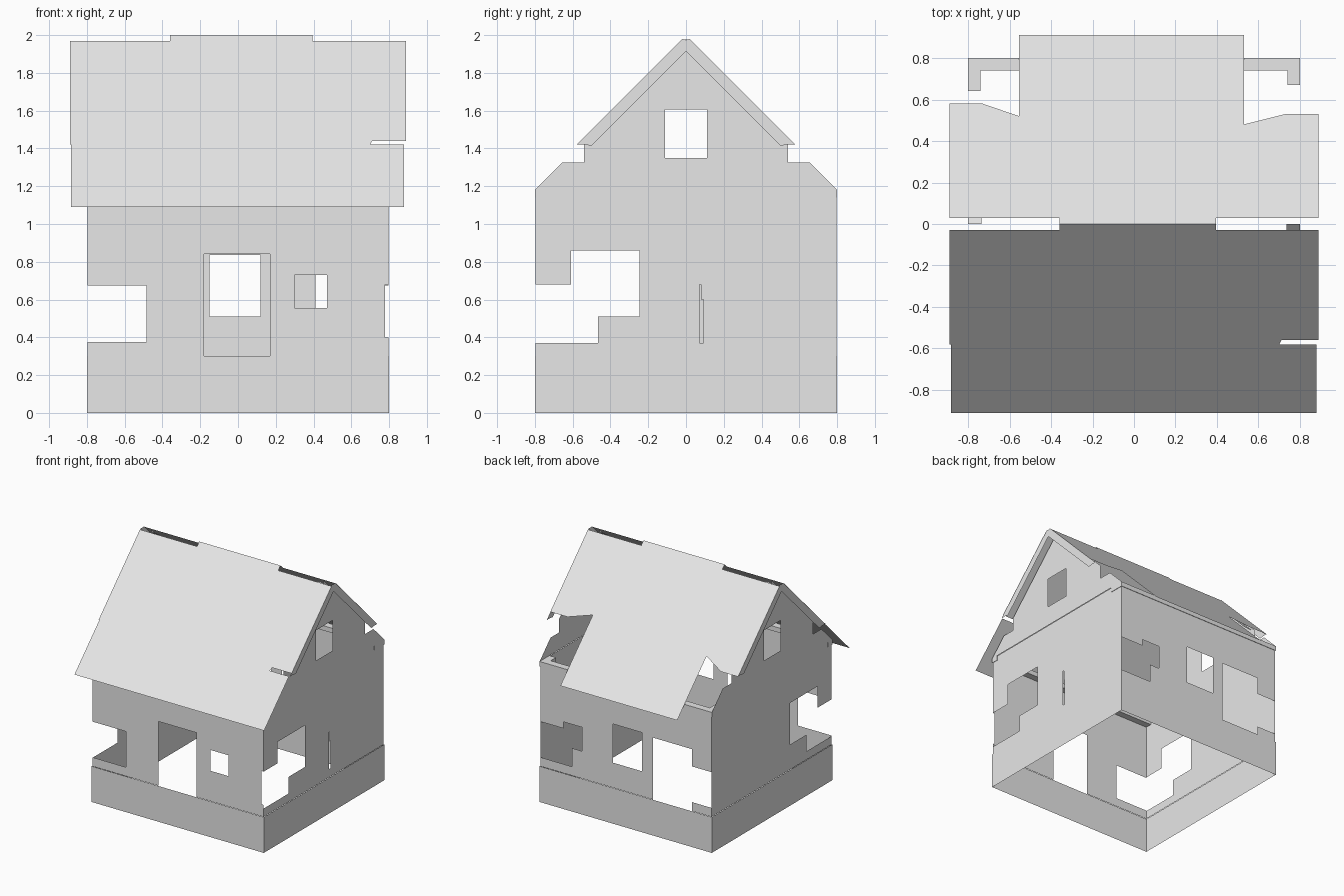
import bpy
import bmesh
from mathutils import Vector

cube = bpy.data.objects.get("Cube")
if cube:
    bpy.data.objects.remove(cube, do_unlink=True)

plaster = bpy.data.materials.new("light grey")
plaster.use_nodes = True
GREY = (0.8, 0.8, 0.8, 1)
plaster.diffuse_color = GREY
plaster.node_tree.nodes["Principled BSDF"].inputs["Base Color"].default_value = GREY


def make(name, polygons, outward):
    """Mesh from flat polygons, each turned to face along outward."""
    bm = bmesh.new()
    for poly in polygons:
        face = bm.faces.new([bm.verts.new(p) for p in poly])
        face.normal_update()
        if face.normal.dot(Vector(outward)) < 0:
            face.normal_flip()
    bmesh.ops.remove_doubles(bm, verts=bm.verts, dist=0.0005)
    mesh = bpy.data.meshes.new(name)
    bm.to_mesh(mesh)
    bm.free()
    mesh.materials.append(plaster)
    obj = bpy.data.objects.new(name, mesh)
    bpy.context.collection.objects.link(obj)
    return obj


def pierced(area, holes):
    """Split a rectangle (u0, u1, v0, v1) into cells, leaving the holes open."""
    rects = [area] + holes
    us = sorted({u for r in rects for u in r[:2]})
    vs = sorted({v for r in rects for v in r[2:]})
    cells = []
    for a, b in zip(us, us[1:]):
        for c, d in zip(vs, vs[1:]):
            u, v = (a + b) / 2, (c + d) / 2
            if not any(h[0] < u < h[1] and h[2] < v < h[3] for h in holes):
                cells.append([(a, c), (b, c), (b, d), (a, d)])
    return cells


def box(name, lo, hi):
    bm = bmesh.new()
    bmesh.ops.create_cube(bm, size=1)
    for v in bm.verts:
        v.co = [lo[i] if v.co[i] < 0 else hi[i] for i in range(3)]
    mesh = bpy.data.meshes.new(name)
    bm.to_mesh(mesh)
    bm.free()
    mesh.materials.append(plaster)
    bpy.context.collection.objects.link(bpy.data.objects.new(name, mesh))


H = 0.8        # half width of the house
W = 0.796      # half width of the walls above the plinth
PLINTH, TOP = 0.3, 1.18
area = (-W, W, PLINTH, TOP)

# Plinth: open square band
for s, side in ((-1, "front"), (1, "back")):
    make("plinth_" + side, [[(-H, s * H, 0), (H, s * H, 0), (H, s * H, PLINTH), (-H, s * H, PLINTH)]], (0, s, 0))
for s, side in ((-1, "right"), (1, "left")):
    make("plinth_" + side, [[(s * H, -H, 0), (s * H, H, 0), (s * H, H, PLINTH), (s * H, -H, PLINTH)]], (s, 0, 0))

# Front wall: doorway, small window and broken corners
front_holes = [(-0.18, 0.17, PLINTH, 0.84), (0.3, 0.47, 0.555, 0.73),
               (-W, -0.485, 0.375, 0.675), (0.778, W, 0.4, 0.68)]
make("front_wall", [[(u, -W, v) for u, v in c] for c in pierced(area, front_holes)], (0, -1, 0))

# Back wall: middle window, doorway and broken corners
back_holes = [(-0.15, 0.12, 0.51, 0.835), (-0.615, -0.25, PLINTH, 0.82),
              (-W, -0.615, 0.375, 0.675), (0.41, 0.58, 0.53, 0.73), (0.5, W, 0.375, 0.675)]
make("back_wall", [[(u, W, v) for u, v in c] for c in pierced(area, back_holes)], (0, 1, 0))

# Side walls: window joined to the broken front corner, crack on the left
side_holes = [(-0.61, -0.245, 0.51, 0.86), (-W, -0.465, 0.37, 0.68)]
crack = [(0.072, 0.092, 0.37, 0.6), (0.072, 0.08, 0.6, 0.68)]
for s, side, extra in ((-1, "right", []), (1, "left", crack)):
    cells = pierced(area, side_holes + extra)
    make(side + "_wall", [[(s * W, u, v) for u, v in c] for c in cells], (s, 0, 0))

# Gable halves with a square window and broken shoulders
half_gable = [(0, 1.98), (0.54, 1.44), (0.54, 1.325), (0.655, 1.325), (H, TOP),
              (0, TOP), (0, 1.35), (0.11, 1.35), (0.11, 1.605), (0, 1.605)]
for s, side in ((-1, "right"), (1, "left")):
    make(side + "_gable", [[(s * H, m * y, z) for y, z in half_gable] for m in (-1, 1)], (s, 0, 0))
    # Barge boards under the roof ends
    board = [(0.0, 1.975), (0.0, 1.915), (0.5, 1.415), (0.54, 1.42), (0.58, 1.42), (0.02, 1.98)]
    make(side + "_barge_boards", [[(s * 0.888, m * y, z) for y, z in board] for m in (-1, 1)], (s, 0, 0))
    # Rafter strip inside the gable
    make(side + "_rafter", [[(s * x, -s * y, 1.96 - y) for x, y in
                             ((0.735, 0), (H, 0), (H, 0.5), (0.735, 0.5))]], (0, -s, 1))

# Wall plate: ledge round the top of the walls, broken near the back
IN, LOW = 0.74, 1.14
box("front_plate", (-H, -H, LOW), (H, -IN, TOP))
box("back_plate", (-H, IN, LOW), (H, H, TOP))
box("right_plate_stub", (-H, 0.64, LOW), (-IN, IN, TOP))
box("left_plate_stub", (IN, 0.67, LOW), (H, IN, TOP))


# Roof sheets at 45 degrees
def slope(points):
    return [(x, y, 2 - abs(y)) for x, y in points]


R = 0.89
front_parts = [
    [(-0.36, 0), (0.395, 0), (0.395, -0.03), (-0.36, -0.03)],
    [(-R, -0.03), (R, -0.03), (R, -0.56), (-R, -0.56)],
    [(-R, -0.56), (0.71, -0.56), (0.7, -0.58), (-R, -0.58)],
    [(-0.883, -0.58), (0.88, -0.58), (0.88, -0.91), (-0.883, -0.91)],
]
back_parts = [
    [(-0.36, 0), (0.395, 0), (0.395, 0.03), (-0.36, 0.03)],
    [(-R, 0.03), (R, 0.03), (R, 0.53), (0.73, 0.53), (0.53, 0.48), (0.53, 0.91),
     (-0.555, 0.91), (-0.555, 0.52), (-0.73, 0.58), (-R, 0.58)],
]
make("front_roof", [slope(p) for p in front_parts], (0, -1, 1))
make("back_roof", [slope(p) for p in back_parts], (0, 1, 1))
